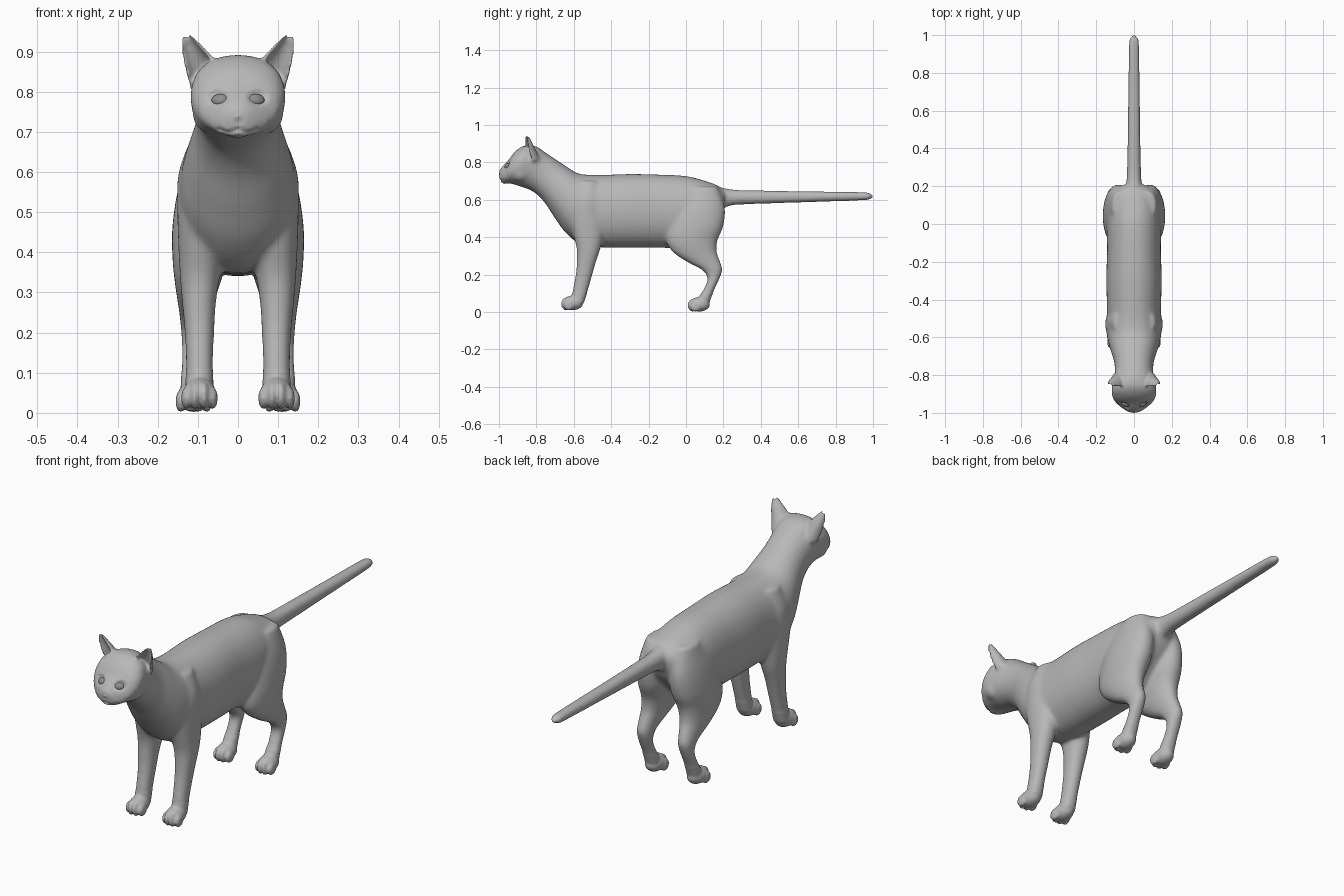
import bpy, bmesh, math
from mathutils import Vector, Matrix
from mathutils.bvhtree import BVHTree

cube = bpy.data.objects.get("Cube")
if cube:
    bpy.data.objects.remove(cube, do_unlink=True)


def material(name, value):
    m = bpy.data.materials.new(name)
    m.use_nodes = True
    col = (value, value, value, 1)
    m.diffuse_color = col
    bsdf = m.node_tree.nodes["Principled BSDF"]
    bsdf.inputs["Base Color"].default_value = col
    bsdf.inputs["Roughness"].default_value = 0.7
    return m


fur = material("grey fur", 0.48)
dark = material("dark grey eye", 0.27)


def catmull(rows, steps=5):
    """Smoothly interpolate a list of section rows."""
    out = []
    for i in range(len(rows) - 1):
        a, b, c, d = (rows[max(0, min(len(rows) - 1, i + k))] for k in (-1, 0, 1, 2))
        for s in range(steps):
            t = s / steps
            out.append([q + 0.5 * t * (r - p + t * (2*p - 5*q + 4*r - w + t * (3*(q - r) + w - p)))
                        for p, q, r, w in zip(a, b, c, d)])
    return out + [list(rows[-1])]


def skin(bm, rings):
    """Join rings of points into a closed tube."""
    loops = [[bm.verts.new(p) for p in ring] for ring in rings]
    n = len(loops[0])
    for a, b in zip(loops, loops[1:]):
        for i in range(n):
            j = (i + 1) % n
            bm.faces.new((a[i], a[j], b[j], b[i]))
    bm.faces.new(loops[0][::-1])
    bm.faces.new(loops[-1])


def power(v, e):
    return math.copysign(abs(v) ** e, v)


def loft(bm, rows, n=32, e=0.93, side=1):
    """Each row: y, z of one edge, y, z of the opposite edge, half width, centre x."""
    rings = []
    for y1, z1, y2, z2, rx, x in catmull(rows):
        mid = Vector((side * x, (y1 + y2) / 2, (z1 + z2) / 2))
        half = Vector((0, (y1 - y2) / 2, (z1 - z2) / 2))
        ring = []
        for i in range(n):
            t = 2 * math.pi * i / n
            ring.append(mid + Vector((rx * power(math.cos(t), e), 0, 0)) + half * power(math.sin(t), e))
        rings.append(ring)
    skin(bm, rings)


def ball(bm, centre, size):
    bmesh.ops.create_uvsphere(bm, u_segments=24, v_segments=16, radius=1,
                              matrix=Matrix.Translation(centre) @ Matrix.Diagonal((*size, 1)))


bm = bmesh.new()

# Torso, neck and head: back edge, belly edge, half width
torso = [
    (.207, .645, .207, .56, .06), (.17, .676, .175, .50, .105), (.10, .702, .10, .42, .13),
    (0, .727, 0, .345, .143), (-.15, .735, -.15, .344, .143), (-.30, .738, -.30, .344, .147),
    (-.45, .733, -.45, .345, .143), (-.54, .735, -.56, .36, .146), (-.585, .745, -.64, .42, .14),
    (-.63, .772, -.70, .50, .125), (-.69, .812, -.76, .59, .106), (-.75, .852, -.82, .645, .102),
    (-.80, .885, -.89, .672, .113), (-.86, .891, -.935, .686, .119), (-.91, .862, -.965, .689, .102),
    (-.945, .818, -.98, .690, .074), (-.978, .782, -.99, .695, .047), (-.997, .757, -.996, .712, .024)]
loft(bm, [r + (0,) for r in torso])

# Tail
tail = [(.10, .68, .57, .05), (.20, .664, .56, .043), (.26, .654, .572, .038), (.40, .650, .578, .035),
        (.70, .645, .588, .031), (.95, .641, .597, .028), (.985, .634, .603, .02), (1.003, .624, .612, .008)]
loft(bm, [(y, a, y, b, r, 0) for y, a, b, r in tail])

# Legs: height, front y, back y, half width, centre x
front_leg = [
    (.70, -.57, -.47, .035, .075), (.60, -.61, -.45, .063, .085), (.50, -.62, -.44, .064, .087),
    (.42, -.605, -.44, .060, .089), (.34, -.585, -.457, .050, .095), (.27, -.584, -.48, .042, .097),
    (.20, -.590, -.50, .037, .096), (.12, -.605, -.523, .034, .096), (.05, -.615, -.545, .036, .096)]
hind_leg = [
    (.67, .03, .17, .045, .07), (.56, -.07, .208, .069, .08), (.46, -.10, .20, .077, .087),
    (.38, -.105, .168, .068, .095), (.32, -.07, .165, .056, .101), (.265, .01, .185, .043, .106),
    (.225, .085, .195, .036, .108), (.18, .115, .180, .032, .109), (.13, .098, .157, .031, .110),
    (.09, .075, .14, .032, .110), (.05, .055, .125, .034, .110)]

# Ears: inner rim point, outer rim point, cup depth
ear = [(.042, -.855, .85, .122, -.82, .80, .055), (.060, -.862, .882, .130, -.835, .845, .046),
       (.093, -.862, .918, .140, -.845, .897, .03), (.120, -.858, .943, .139, -.85, .939, .013)]

for side in (1, -1):
    for rows, fx, fy, fz in ((front_leg, .096, -.605, .008), (hind_leg, .110, .072, 0)):
        loft(bm, [(f, z, b, z, rx, x) for z, f, b, rx, x in rows], side=side)
        # Paw with four toes
        ball(bm, (side * fx, fy, fz + .041), (.041, .056, .039))
        for off, back, h in ((-.033, .014, .028), (-.0115, 0, .034), (.0115, 0, .034), (.033, .014, .028)):
            ball(bm, (side * (fx + off), fy - .036 + back, fz + h + .001), (.0125, .028, h))
    # Cupped ear
    rings = []
    for x1, y1, z1, x2, y2, z2, d in catmull(ear):
        a, b = Vector((side * x1, y1, z1)), Vector((side * x2, y2, z2))
        mid, half = (a + b) / 2, (b - a) / 2
        back = Vector((-.15 * side, 1, .05)) * d
        arc = [math.pi * i / 10 for i in range(11)]
        ring = [mid - half * math.cos(t) + back * math.sin(t) for t in arc]
        ring += [mid + half * .78 * math.cos(t) + back * .55 * math.sin(t) for t in arc]
        rings.append(ring)
    skin(bm, rings)
    # Cheek, whisker pad and brow
    ball(bm, (side * .068, -.885, .745), (.046, .05, .05))
    ball(bm, (side * .021, -.968, .719), (.028, .026, .019))

# Chin and nose
ball(bm, (0, -.965, .70), (.028, .022, .016))
ball(bm, (0, -.990, .738), (.017, .012, .009))

# Fuse everything into one skin
mesh = bpy.data.meshes.new("body")
bm.to_mesh(mesh)
bm.free()
body = bpy.data.objects.new("body", mesh)
bpy.context.collection.objects.link(body)
mod = body.modifiers.new("fuse", 'REMESH')
mod.mode = 'VOXEL'
mod.voxel_size = 0.006
dg = bpy.context.evaluated_depsgraph_get()
fused = bpy.data.meshes.new_from_object(body.evaluated_get(dg))
body.modifiers.clear()
body.data = fused
bpy.data.meshes.remove(mesh)
fused.name = "body"

# Relax the skin, keeping toes, ears and muzzle crisp
bm = bmesh.new()
bm.from_mesh(fused)


def soft(p):
    is_ear = p.z > .84 and abs(p.x) > .05 and p.y > -.9
    return p.z > .10 and not is_ear and p.y > -.965


axes = dict(use_axis_x=True, use_axis_y=True, use_axis_z=True)
blend = [v for v in bm.verts if soft(v.co)]
for _ in range(14):
    bmesh.ops.smooth_vert(bm, verts=blend, factor=0.5, **axes)
for _ in range(2):
    bmesh.ops.smooth_vert(bm, verts=bm.verts[:], factor=0.5, **axes)

# Find the eye positions, then press in the sockets and the mouth line
tree = BVHTree.FromBMesh(bm)
EYE_X, EYE_Z = .049, .785
hits = {s: tree.ray_cast(Vector((s * EYE_X, -2, EYE_Z)), Vector((0, 1, 0))) for s in (1, -1)}
for v in bm.verts:
    x, y, z = abs(v.co.x), v.co.y, v.co.z
    if y > -.88 or z < .66:
        continue
    d = math.hypot((x - EYE_X) / .029, (z - EYE_Z) / .022)
    if d < 1:
        v.co.y += .011 * (1 - d * d)
    lip = .706 - .007 * math.sin(math.pi * min(x / .045, 1))
    if x < .052:
        v.co.y += .007 * max(0, 1 - abs(z - lip) / .007)
    if lip < z < .730:
        v.co.y += .005 * max(0, 1 - x / .006)
bm.to_mesh(fused)
bm.free()
fused.materials.clear()
fused.materials.append(fur)
for p in fused.polygons:
    p.use_smooth = True
    p.material_index = 0

# Eyes
for side, name in ((1, "left_eye"), (-1, "right_eye")):
    loc, normal = hits[side][0], hits[side][1]
    if loc is None:
        continue
    if normal.y > 0:
        normal = -normal
    em = bpy.data.meshes.new(name)
    bm = bmesh.new()
    ball(bm, (0, 0, 0), (.021, .010, .0155))
    bm.to_mesh(em)
    bm.free()
    em.materials.append(dark)
    for p in em.polygons:
        p.use_smooth = True
    eye = bpy.data.objects.new(name, em)
    bpy.context.collection.objects.link(eye)
    eye.matrix_world = (Matrix.Translation(loc - normal * .008)
                        @ normal.to_track_quat('-Y', 'Z').to_matrix().to_4x4())
